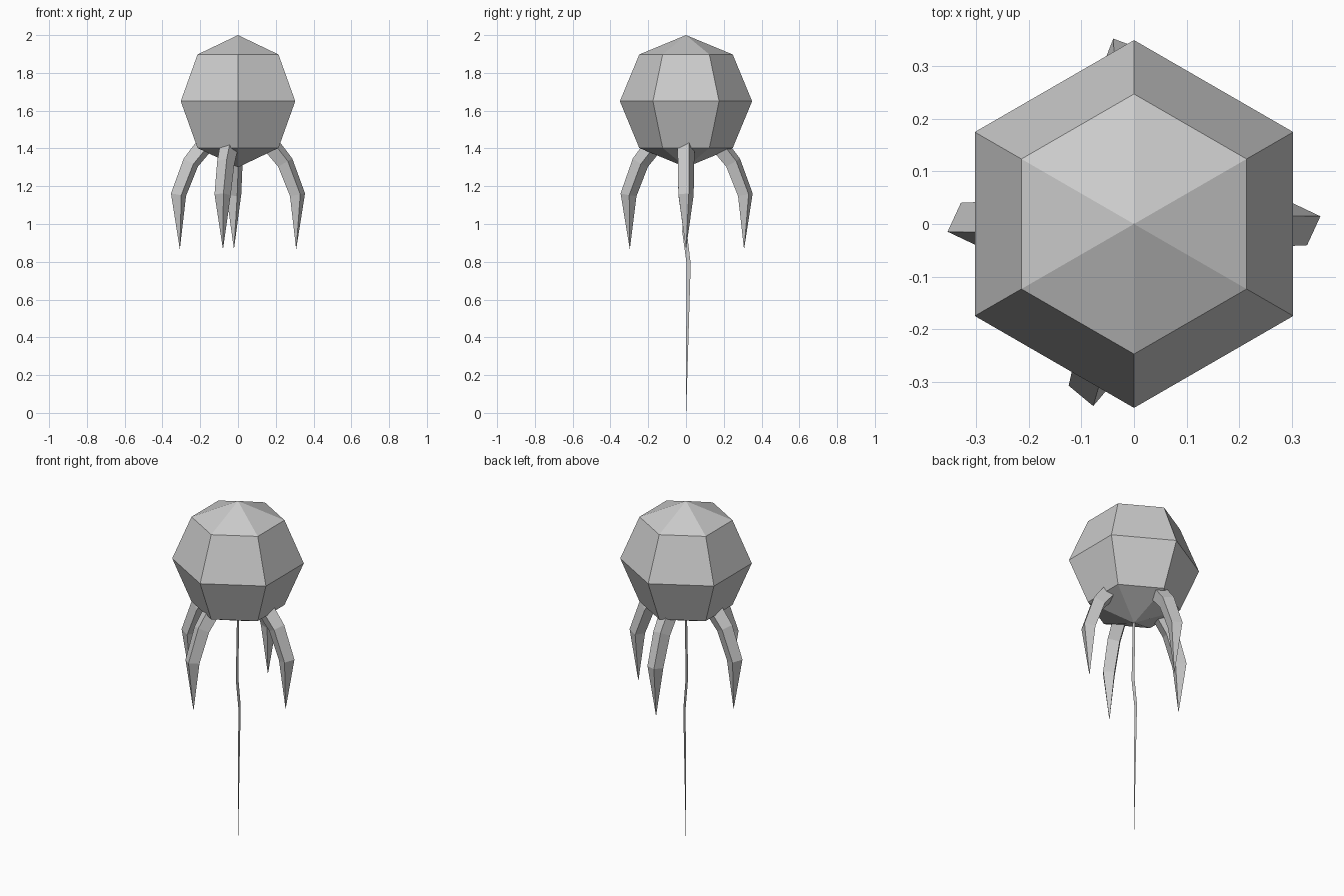
import bpy, bmesh, math
from mathutils import Vector, Matrix

if "Cube" in bpy.data.objects:
    bpy.data.objects.remove(bpy.data.objects["Cube"])


def make_object(name, bm):
    bmesh.ops.recalc_face_normals(bm, faces=bm.faces)
    mesh = bpy.data.meshes.new(name)
    bm.to_mesh(mesh)
    bm.free()
    obj = bpy.data.objects.new(name, mesh)
    bpy.context.collection.objects.link(obj)
    return obj


# Body: low-poly hexagonal ball with points towards +y and -y
def body():
    bm = bmesh.new()
    bmesh.ops.create_uvsphere(bm, u_segments=6, v_segments=4, radius=0.35)
    ring = max(bm.verts, key=lambda v: v.co.xy.length)
    turn = math.pi / 2 - math.atan2(ring.co.y, ring.co.x)
    bm.transform(Matrix.Translation((0, 0, 1.65)) @ Matrix.Rotation(turn, 4, 'Z'))
    make_object("body", bm)


# Legs: bent four-sided tubes tapering to a point; path is (distance out, height, radius)
LEG_PATH = [(0.15, 1.45, 0.05), (0.25, 1.325, 0.046), (0.315, 1.155, 0.043)]
LEG_TIP = (0.308, 0, 0.865)


def leg(name, angle):
    bm = bmesh.new()
    rings = []
    tilts = [38, 30, 10]
    for (r, z, size), tilt in zip(LEG_PATH, tilts):
        t = math.radians(tilt)
        out = Vector((math.cos(t), 0, math.sin(t)))
        side = Vector((0, 1, 0))
        ring = []
        for k in range(4):
            a = math.radians(20 + 90 * k)
            ring.append(bm.verts.new(Vector((r, 0, z)) + size * (math.cos(a) * out + math.sin(a) * side)))
        rings.append(ring)
    tip = bm.verts.new(LEG_TIP)
    for k in range(4):
        n = (k + 1) % 4
        for lo, hi in zip(rings, rings[1:]):
            bm.faces.new((lo[k], lo[n], hi[n], hi[k]))
        bm.faces.new((rings[-1][k], rings[-1][n], tip))
    bm.faces.new(rings[0])
    bm.transform(Matrix.Rotation(math.radians(angle), 4, 'Z'))
    make_object(name, bm)


# Tail: flat ribbon in the x = 0 plane; path is (y, z, half width)
def tail():
    bm = bmesh.new()
    path = [(0, 1.32, 0.01), (-0.008, 0.96, 0.012), (0.014, 0.79, 0.011), (0, 0, 0.001)]
    pairs = [(bm.verts.new((0, y - w, z)), bm.verts.new((0, y + w, z))) for y, z, w in path]
    for (a, b), (c, d) in zip(pairs, pairs[1:]):
        bm.faces.new((a, b, d, c))
    make_object("tail", bm)


body()
for name, angle in (("right_leg", 0), ("back_leg", 94), ("left_leg", 180), ("front_leg", 255)):
    leg(name, angle)
tail()
